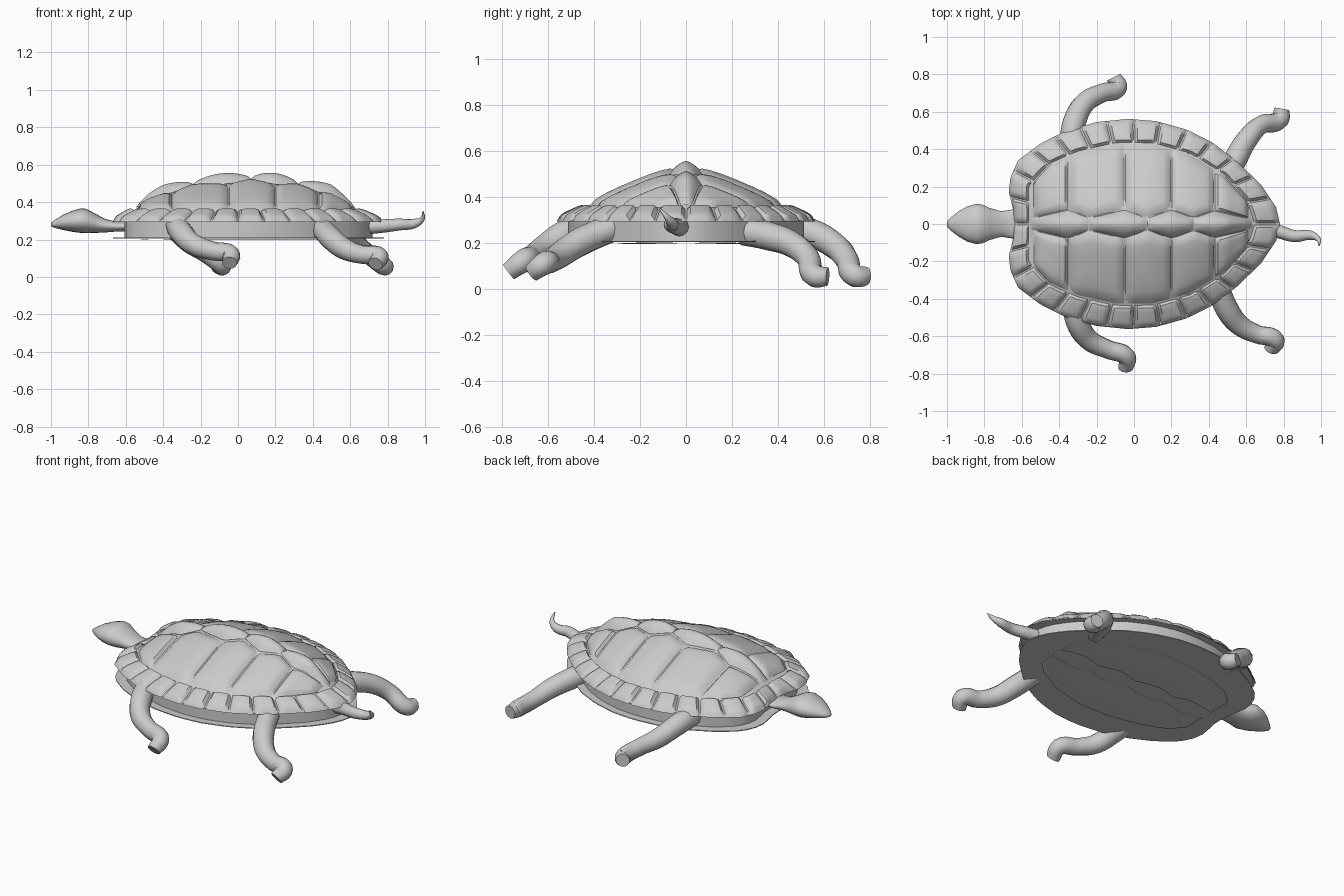
import bpy, bmesh, math
from mathutils import Vector

if "Cube" in bpy.data.objects:
    bpy.data.objects.remove(bpy.data.objects["Cube"])

# Half outlines seen from above (head at -x), mirrored in y
OUTER = [(-.64, 0), (-.645, .08), (-.67, .17), (-.66, .25), (-.62, .34), (-.5, .43), (-.36, .5),
         (-.2, .545), (-.03, .562), (.12, .55), (.28, .505), (.42, .435), (.55, .335), (.68, .21), (.76, .09), (.78, 0)]
INNER = [(-.56, 0), (-.56, .2), (-.45, .32), (-.3, .385), (-.1, .43), (.1, .43), (.3, .375),
         (.48, .265), (.6, .13), (.64, 0)]
SPINE = [(-.56, .365), (-.48, .42), (-.4, .458), (-.24, .505), (.07, .535), (.32, .508), (.5, .46), (.64, .365)]
SEAM = [(-.56, .03), (-.54, .03), (-.35, .075), (-.24, .03), (-.05, .075), (.07, .03), (.2, .075),
        (.32, .03), (.43, .07), (.62, .025), (.64, .02)]


def lerp(a, b, t):
    return a + (b - a) * t


def interp(pts, x):
    for (x0, y0), (x1, y1) in zip(pts, pts[1:]):
        if x <= x1:
            return lerp(y0, y1, max(0, (x - x0) / (x1 - x0)))
    return pts[-1][1]


def along(pts, t):
    """Point at fraction t of a polyline's length."""
    vs = [Vector(p) for p in pts]
    d = t * sum((b - a).length for a, b in zip(vs, vs[1:]))
    for a, b in zip(vs, vs[1:]):
        seg = (b - a).length
        if d <= seg:
            return a.lerp(b, d / seg)
        d -= seg
    return vs[-1]


def width(x):
    return max(interp(INNER[1:], x), .01)


def dome(x, y):
    return .365 + (interp(SPINE, x) - .365) * (1 - min(1, abs(y) / width(x)) ** 1.2)


def finish(name, bm, angle=40):
    me = bpy.data.meshes.new(name)
    bm.to_mesh(me)
    bm.free()
    me.shade_smooth()
    me.set_sharp_from_angle(angle=math.radians(angle))
    ob = bpy.data.objects.new(name, me)
    bpy.context.collection.objects.link(ob)
    return ob


def patch(bm, f, nu=10, nv=10, puff=0, power=4, drop=0, up=1):
    """Pillow-shaped grid over f(u, v) -> x, y, z; its border is lowered to form a groove."""
    rows = []
    for i in range(nu + 1):
        row = []
        for j in range(nv + 1):
            u, v = i / nu, j / nv
            x, y, z = f(u, v)
            bulge = (1 - abs(2 * u - 1) ** power) * (1 - abs(2 * v - 1) ** power)
            z += up * puff * bulge
            if i in (0, nu) or j in (0, nv):
                z -= up * drop
            row.append(bm.verts.new((x, y, z)))
        rows.append(row)
    for i in range(nu):
        for j in range(nv):
            face = bm.faces.new((rows[i][j], rows[i + 1][j], rows[i + 1][j + 1], rows[i][j + 1]))
            face.normal_update()
            if face.normal.z * up < 0:
                face.normal_flip()


def slab(name, scale, z0, z1):
    """Shell outline extruded between two heights."""
    half = [along(OUTER, i / 32) for i in range(33)]
    pts = [(p.x, p.y) for p in half] + [(p.x, -p.y) for p in half[-2:0:-1]]
    bm = bmesh.new()
    vs = [bm.verts.new((.055 + (x - .055) * scale, y * scale, z0)) for x, y in pts]
    face = bm.faces.new(vs)
    top = bmesh.ops.extrude_face_region(bm, geom=[face])["geom"]
    for v in top:
        if isinstance(v, bmesh.types.BMVert):
            v.co.z = z1
    bmesh.ops.recalc_face_normals(bm, faces=bm.faces)
    return finish(name, bm)


def limb(name, pts):
    """Tapered smooth tube through (x, y, z, radius) points."""
    cu = bpy.data.curves.new(name, 'CURVE')
    cu.dimensions = '3D'
    cu.bevel_depth = 1
    cu.bevel_resolution = 4
    cu.resolution_u = 6
    cu.use_fill_caps = True
    sp = cu.splines.new('BEZIER')
    sp.bezier_points.add(len(pts) - 1)
    for bp, (x, y, z, r) in zip(sp.bezier_points, pts):
        bp.co = (x, y, z)
        bp.radius = r
        bp.handle_left_type = bp.handle_right_type = 'AUTO'
    ob = bpy.data.objects.new(name, cu)
    bpy.context.collection.objects.link(ob)
    bpy.ops.object.select_all(action='DESELECT')
    ob.select_set(True)
    bpy.context.view_layer.objects.active = ob
    bpy.ops.object.convert(target='MESH')
    me = bpy.context.object.data
    me.shade_smooth()
    me.set_sharp_from_angle(angle=math.radians(50))


def rim(u, v, s):
    p = along(INNER, u).lerp(along(OUTER, u), v)
    return p.x, s * p.y, lerp(.365, .306, v)


# Base carapace under the scutes
bm = bmesh.new()


def base(u, v):
    x = lerp(-.56, .64, u)
    y = (2 * v - 1) * width(x)
    return x, y, dome(x, y) - .012


patch(bm, base, 40, 20)
for s in (1, -1):
    patch(bm, lambda u, v: (*rim(u, v * .98, s)[:2], rim(u, v, s)[2] - .011), 40, 2)
finish("carapace_base", bm)

# Marginal scutes around the rim
bm = bmesh.new()
N = 14
for s in (1, -1):
    for k in range(N):
        patch(bm, lambda u, v: rim((k + lerp(.03, .97, u)) / N, lerp(.03, 1, v), s),
              8, 8, puff=.014, drop=.012)
finish("marginal_scutes", bm)

# Costal scutes on each flank
bm = bmesh.new()
cuts = [-.54, -.35, -.05, .2, .43, .615]
for s in (1, -1):
    for a, b in zip(cuts, cuts[1:]):
        def costal(u, v):
            x = lerp(a + .004, b - .004, u)
            y = s * lerp(interp(SEAM, x) + .005, max(width(x) - .005, .05), v)
            return x, y, dome(x, y)
        patch(bm, costal, 12, 12, puff=.016, drop=.012)
finish("costal_scutes", bm)

# Vertebral scutes along the spine
bm = bmesh.new()
dips = [-.55, -.24, .07, .32, .63]
for a, b in zip(dips, dips[1:]):
    def vertebral(u, v):
        x = lerp(a + .003, b - .003, u)
        y = (2 * v - 1) * interp(SEAM, x)
        return x, y, dome(x, y)
    patch(bm, vertebral, 14, 8, puff=.034, power=2, drop=.006)
finish("vertebral_scutes", bm)

# Underside: rim lip, body wall, flange and the two plastron halves
slab("rim_underside", .985, .294, .299)
slab("body_wall", .915, .208, .296)
slab("belly_flange", 1.0, .205, .21)
bm = bmesh.new()
for s in (1, -1):
    def lobe(u, v):
        x = lerp(-.54, .57, u)
        inner = .035 + .03 * abs(math.sin(4 * math.pi * u))
        return x, s * lerp(inner, .85 * width(x), v), .203
    patch(bm, lobe, 40, 8, puff=.006, up=-1, drop=-.004)
finish("plastron", bm)

# Head and neck lofted from elliptical sections: x, half width, bottom, top
bm = bmesh.new()
rings = []
for x, w, lo, hi in [(-1, .015, .27, .29), (-.98, .035, .262, .304), (-.94, .066, .252, .33),
                     (-.89, .095, .242, .352), (-.84, .108, .235, .367), (-.81, .103, .234, .364),
                     (-.77, .085, .235, .342), (-.71, .068, .238, .31), (-.66, .076, .242, .298),
                     (-.55, .085, .245, .294)]:
    rings.append([bm.verts.new((x, w * math.cos(t), (lo + hi) / 2 + (hi - lo) / 2 * math.sin(t)))
                  for t in (2 * math.pi * k / 20 for k in range(20))])
for r0, r1 in zip(rings, rings[1:]):
    for k in range(20):
        bm.faces.new((r0[k], r0[k - 1], r1[k - 1], r1[k]))
bm.faces.new(rings[0])
bm.faces.new(rings[-1])
bmesh.ops.recalc_face_normals(bm, faces=bm.faces)
finish("head_and_neck", bm, 60)

# Legs
RADII = (.06, .062, .057, .05, .05, .04)
LEGS = {
    "front_leg_left": [(-.34, .40, .265), (-.32, .54, .245), (-.26, .65, .185), (-.17, .70, .125), (-.085, .735, .058), (-.11, .785, .058)],
    "hind_leg_left": [(.5, .25, .25), (.55, .36, .23), (.61, .46, .195), (.68, .53, .135), (.78, .56, .058), (.79, .615, .055)],
    "front_leg_right": [(-.33, -.40, .28), (-.3, -.53, .235), (-.24, -.62, .175), (-.14, -.67, .14), (-.04, -.71, .12), (-.045, -.77, .075)],
    "hind_leg_right": [(.44, -.31, .27), (.5, -.46, .205), (.57, -.545, .15), (.66, -.59, .12), (.755, -.62, .108), (.735, -.67, .07)],
}
for name, pts in LEGS.items():
    limb(name, [(*p, r) for p, r in zip(pts, RADII)])

# Tail with an upturned tip
limb("tail", [(.66, -.02, .27, .045), (.77, -.04, .272, .036), (.86, -.065, .28, .032),
              (.94, -.06, .285, .026), (.985, -.08, .31, .014), (.99, -.115, .35, .003)])
